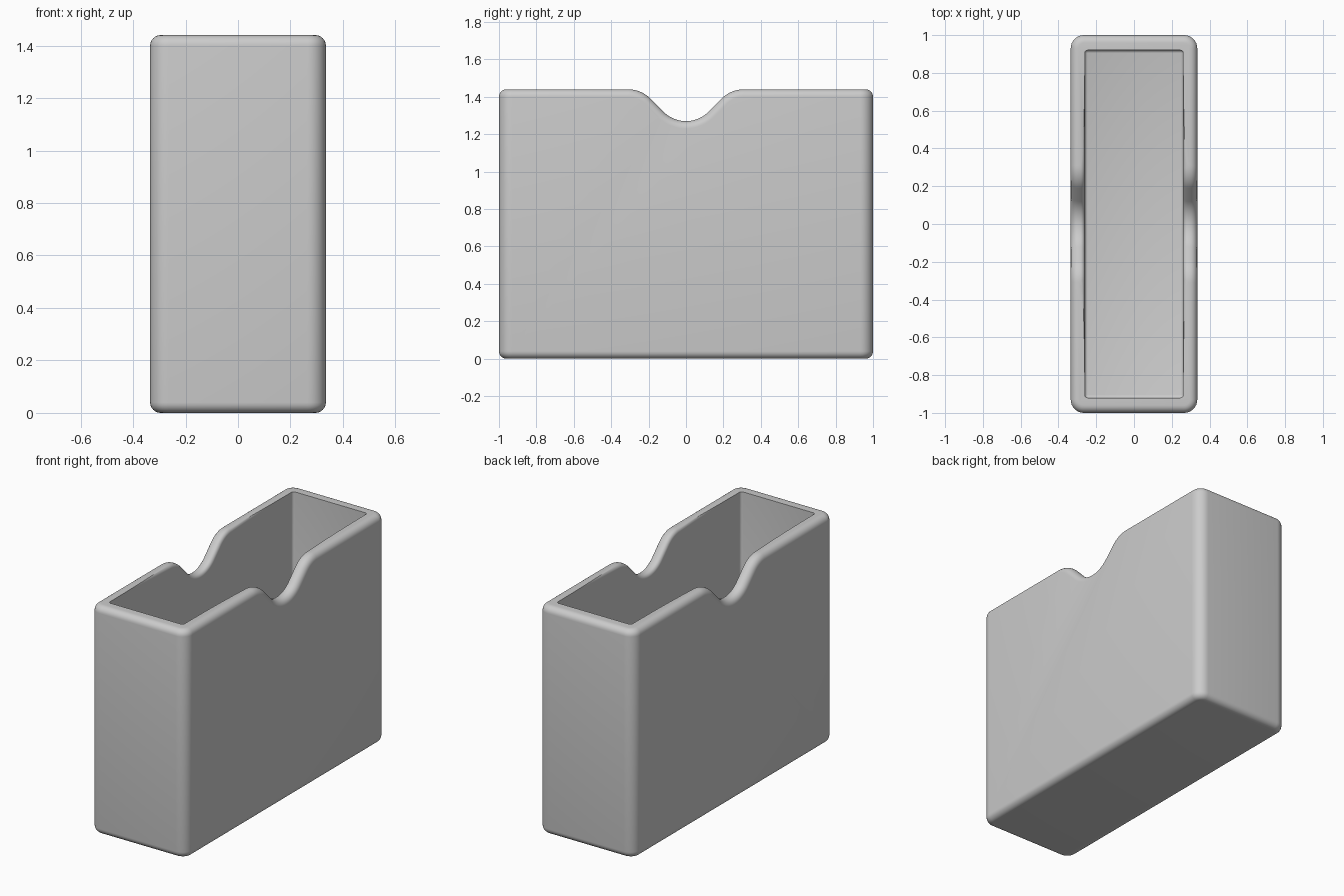
import bpy, bmesh
from math import sin, cos, pi

if "Cube" in bpy.data.objects:
    bpy.data.objects.remove(bpy.data.objects["Cube"])

HX, HY, TOP = 0.335, 1.0, 1.44      # half width, half length, height
IX, IY, FLOOR = 0.26, 0.92, 0.075   # cavity half sizes and floor level
R, DIP, STEPS = 0.17, 0.17, 10      # thumb notch arc radius, depth, arc steps
NOTCH = 0.31                        # notch half width

grey = bpy.data.materials.new("plain grey")
grey.use_nodes = True
grey.diffuse_color = (0.6, 0.6, 0.6, 1)
grey.node_tree.nodes["Principled BSDF"].inputs["Base Color"].default_value = (0.6, 0.6, 0.6, 1)


def make_object(name, bm):
    bmesh.ops.recalc_face_normals(bm, faces=bm.faces)
    mesh = bpy.data.meshes.new(name)
    bm.to_mesh(mesh)
    bm.free()
    mesh.materials.append(grey)
    obj = bpy.data.objects.new(name, mesh)
    bpy.context.collection.objects.link(obj)
    return obj


def extrude_x(outline, half):
    bm = bmesh.new()
    face = bm.faces.new([bm.verts.new((-half, y, z)) for y, z in outline])
    side = bmesh.ops.extrude_face_region(bm, geom=[face])["geom"]
    verts = [v for v in side if isinstance(v, bmesh.types.BMVert)]
    bmesh.ops.translate(bm, verts=verts, vec=(2 * half, 0, 0))
    bmesh.ops.recalc_face_normals(bm, faces=bm.faces)
    return bm


def round_edges(bm, edges, offset, segments):
    bmesh.ops.bevel(bm, geom=edges, offset=offset, segments=segments, profile=0.5,
                    affect='EDGES', clamp_overlap=True)


def is_vertical(e):
    a, b = (v.co for v in e.verts)
    return abs(a.z - b.z) > 0.5


# Thumb notch: shoulder arc, 45 degree slope, bottom arc, mirrored
angles = [pi / 4 * i / STEPS for i in range(STEPS + 1)]
half = [(NOTCH - R * sin(a), TOP - R * (1 - cos(a))) for a in angles]
half += [(R * sin(a), TOP - DIP + R * (1 - cos(a))) for a in reversed(angles)]
notch = half + [(-y, z) for y, z in reversed(half[:-1])]

# Outer block with rounded corners and rims
outline = [(-HY, 0), (HY, 0), (HY, TOP)] + notch + [(-HY, TOP)]
bm = extrude_x(outline, HX)
round_edges(bm, [e for e in bm.edges if is_vertical(e)], 0.07, 8)
bm.normal_update()
round_edges(bm, [e for e in bm.edges if e.calc_face_angle(0) > 1.0], 0.04, 6)
box = make_object("card_holder", bm)

# Cavity cutter
bm = extrude_x([(-IY, FLOOR), (IY, FLOOR), (IY, 2), (-IY, 2)], IX)
round_edges(bm, [e for e in bm.edges if min(v.co.z for v in e.verts) < 1], 0.015, 3)
cutter = make_object("cavity_cutter", bm)
cutter.hide_render = True

cut = box.modifiers.new("cavity", 'BOOLEAN')
cut.operation, cut.solver, cut.object = 'DIFFERENCE', 'EXACT', cutter
bpy.context.view_layer.update()
hollow = bpy.data.meshes.new_from_object(
    box.evaluated_get(bpy.context.evaluated_depsgraph_get()))
box.modifiers.clear()
bpy.data.objects.remove(cutter)

# Round the inner lip of the notch
bm = bmesh.new()
bm.from_mesh(hollow)
bmesh.ops.remove_doubles(bm, verts=bm.verts, dist=0.0001)
bm.normal_update()
lip = [e for e in bm.edges
       if e.calc_face_angle(0) > 1.0
       and all(abs(abs(v.co.x) - IX) < 0.002 and abs(v.co.y) < NOTCH + 0.005
               and v.co.z > 1 for v in e.verts)]
round_edges(bm, lip, 0.03, 5)
bm.to_mesh(box.data)
bm.free()

bpy.context.view_layer.objects.active = box
box.select_set(True)
bpy.ops.object.shade_smooth_by_angle(angle=0.6)
